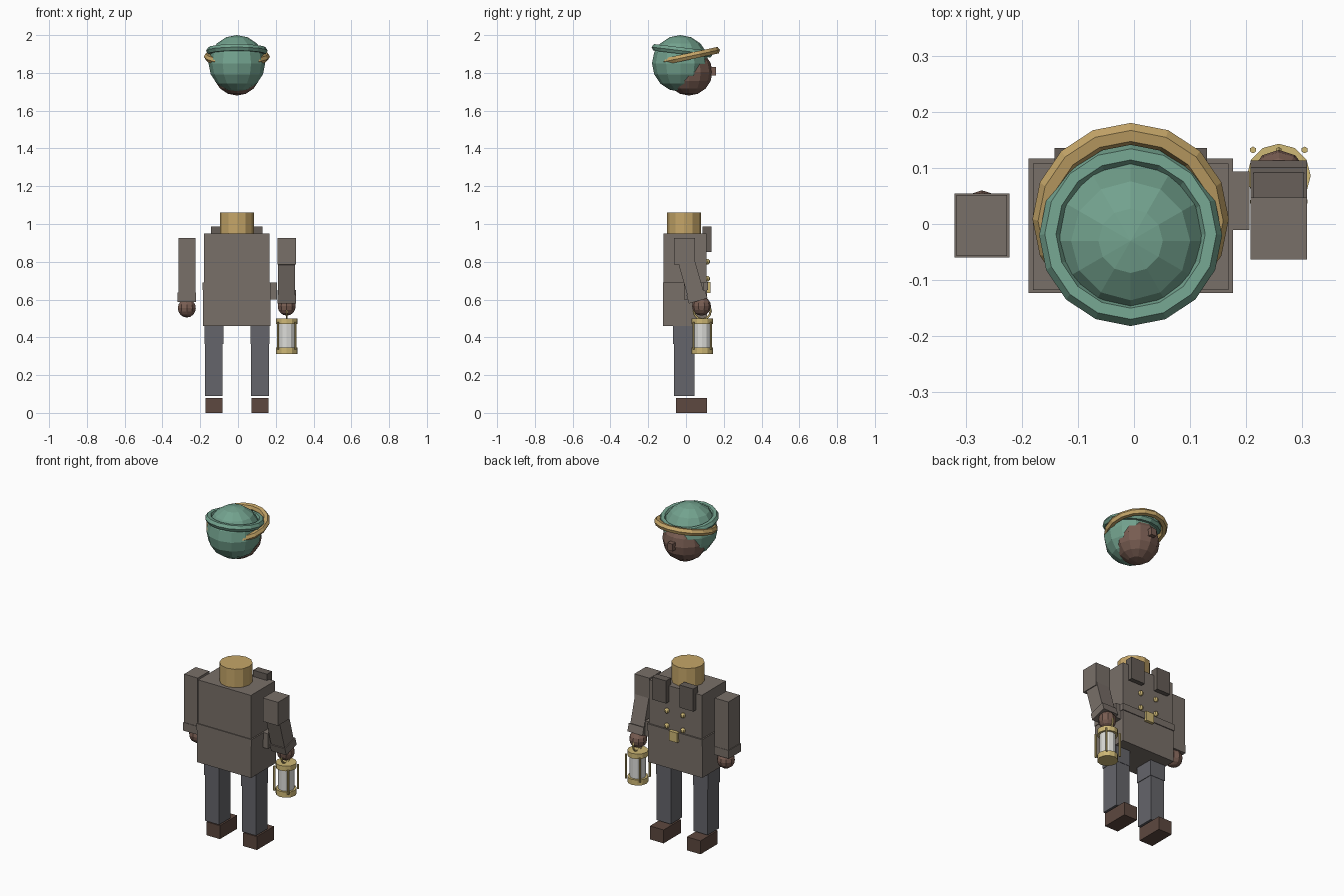
import bpy, math
from mathutils import Vector

if "Cube" in bpy.data.objects:
    bpy.data.objects.remove(bpy.data.objects["Cube"])

CX = -0.006  # body centre line


def mat(name, rgb):
    m = bpy.data.materials.new(name)
    m.diffuse_color = (*rgb, 1)
    m.use_nodes = True
    m.node_tree.nodes["Principled BSDF"].inputs["Base Color"].default_value = m.diffuse_color
    return m


COAT = mat("coat_brown", (0.19, 0.16, 0.14))
LAPEL = mat("lapel_brown", (0.13, 0.11, 0.095))
TROUSER = mat("trouser_grey", (0.13, 0.13, 0.145))
SKIN = mat("skin_brown", (0.19, 0.11, 0.085))
LEATHER = mat("leather_brown", (0.11, 0.065, 0.05))
GREEN = mat("cap_green", (0.17, 0.36, 0.27))
GOLD = mat("scarf_gold", (0.56, 0.38, 0.14))
BRASS = mat("brass", (0.62, 0.48, 0.18))
GLASS = mat("lamp_glass", (0.72, 0.72, 0.69))


def finish(name, m, rot=(0, 0, 0)):
    o = bpy.context.object
    o.name = name
    o.rotation_euler = rot
    o.data.materials.append(m)
    return o


def box(name, x, y, z, m, rot=(0, 0, 0)):
    """Box from (min, max) ranges on each axis."""
    lo, hi = Vector((x[0], y[0], z[0])), Vector((x[1], y[1], z[1]))
    bpy.ops.mesh.primitive_cube_add(size=1, location=(lo + hi) / 2)
    bpy.context.object.scale = hi - lo
    return finish(name, m, rot)


def ball(name, loc, r, m, seg=12, rings=8):
    bpy.ops.mesh.primitive_uv_sphere_add(segments=seg, ring_count=rings, radius=r, location=loc)
    return finish(name, m)


def cyl(name, x, y, z, r, m, n=12):
    bpy.ops.mesh.primitive_cylinder_add(vertices=n, radius=r, depth=z[1] - z[0],
                                        location=(x, y, (z[0] + z[1]) / 2))
    return finish(name, m)


def ring(name, loc, major, minor, m, rot, n=16, k=6):
    bpy.ops.mesh.primitive_torus_add(location=loc, major_radius=major, minor_radius=minor,
                                     major_segments=n, minor_segments=k)
    return finish(name, m, rot)


# head and cap, floating above the collar
ball("head", (CX, 0.015, 1.805), 0.125, SKIN)
box("nose", (CX - 0.017, CX + 0.017), (0.11, 0.16), (1.787, 1.83), SKIN)
ball("cap", (CX, -0.03, 1.85), 0.15, GREEN)
ring("cap_band", (CX, -0.02, 1.917), 0.143, 0.02, GREEN, (-0.12, 0, 0))
ring("cap_brim", (CX, 0.009, 1.886), 0.155, 0.02, GOLD, (0.21, 0, 0))

# collar scarf, coat and belt
cyl("neck_scarf", CX, -0.01, (0.95, 1.06), 0.09, GOLD)
box("coat_body", (CX - 0.174, CX + 0.174), (-0.118, 0.108), (0.67, 0.95), COAT)
box("coat_skirt", (CX - 0.18, CX + 0.178), (-0.123, 0.112), (0.46, 0.67), COAT)
box("belt", (CX - 0.182, CX + 0.182), (-0.123, 0.117), (0.65, 0.69), COAT)
box("belt_buckle", (CX - 0.027, CX + 0.027), (0.11, 0.13), (0.635, 0.693), BRASS)
box("hip_pouch", (0.13, 0.206), (-0.011, 0.094), (0.6, 0.69), COAT)

for s, side in ((-1, "left"), (1, "right")):
    # lapels and two rows of buttons
    a = CX + s * 0.09
    box("lapel_" + side, (a - 0.046, a + 0.046), (0.088, 0.135), (0.853, 0.988), LAPEL)
    for z in (0.80, 0.71):
        ball("button_" + side, (CX + s * 0.053, 0.113, z), 0.015, BRASS, 8, 6)
    # legs and boots
    c = CX + s * 0.122
    box("thigh_" + side, (c - 0.05, c + 0.05), (-0.068, 0.047), (0.365, 0.5), TROUSER)
    box("shin_" + side, (c - 0.047, c + 0.047), (-0.063, 0.045), (0.09, 0.365), TROUSER)
    box("boot_" + side, (c - 0.045, c + 0.045), (-0.052, 0.11), (0, 0.08), LEATHER)

# hanging arm
box("hanging_arm", (-0.316, -0.226), (-0.057, 0.052), (0.6, 0.925), COAT)
box("hanging_cuff", (-0.32, -0.222), (-0.06, 0.054), (0.588, 0.637), COAT)
ball("hanging_hand", (-0.271, 0.01, 0.555), 0.05, SKIN, 10, 8)

# bent arm that carries the lantern
LX, LY = 0.258, 0.086
TILT = (0.28, 0, 0)
box("upper_arm", (LX - 0.05, LX + 0.05), (-0.063, 0.047), (0.785, 0.925), COAT)
box("forearm", (LX - 0.045, LX + 0.045), (-0.012, 0.076), (0.595, 0.8), COAT, TILT)
box("bent_cuff", (LX - 0.05, LX + 0.05), (0.007, 0.109), (0.592, 0.638), COAT, TILT)
ball("bent_hand", (LX, 0.082, 0.565), 0.05, SKIN, 10, 8)

# lantern
cyl("lantern_base", LX, LY, (0.312, 0.345), 0.057, BRASS)
cyl("lantern_glass", LX, LY, (0.34, 0.475), 0.044, GLASS)
cyl("lantern_top", LX, LY, (0.47, 0.5), 0.057, BRASS)
for sx in (-1, 1):
    for sy in (-1, 1):
        cyl("lantern_bar", LX + sx * 0.046, LY + sy * 0.046, (0.335, 0.48), 0.006, BRASS, 6)
ring("lantern_handle", (LX, LY, 0.54), 0.045, 0.006, BRASS, (0, math.pi / 2, 0), 12, 6)
